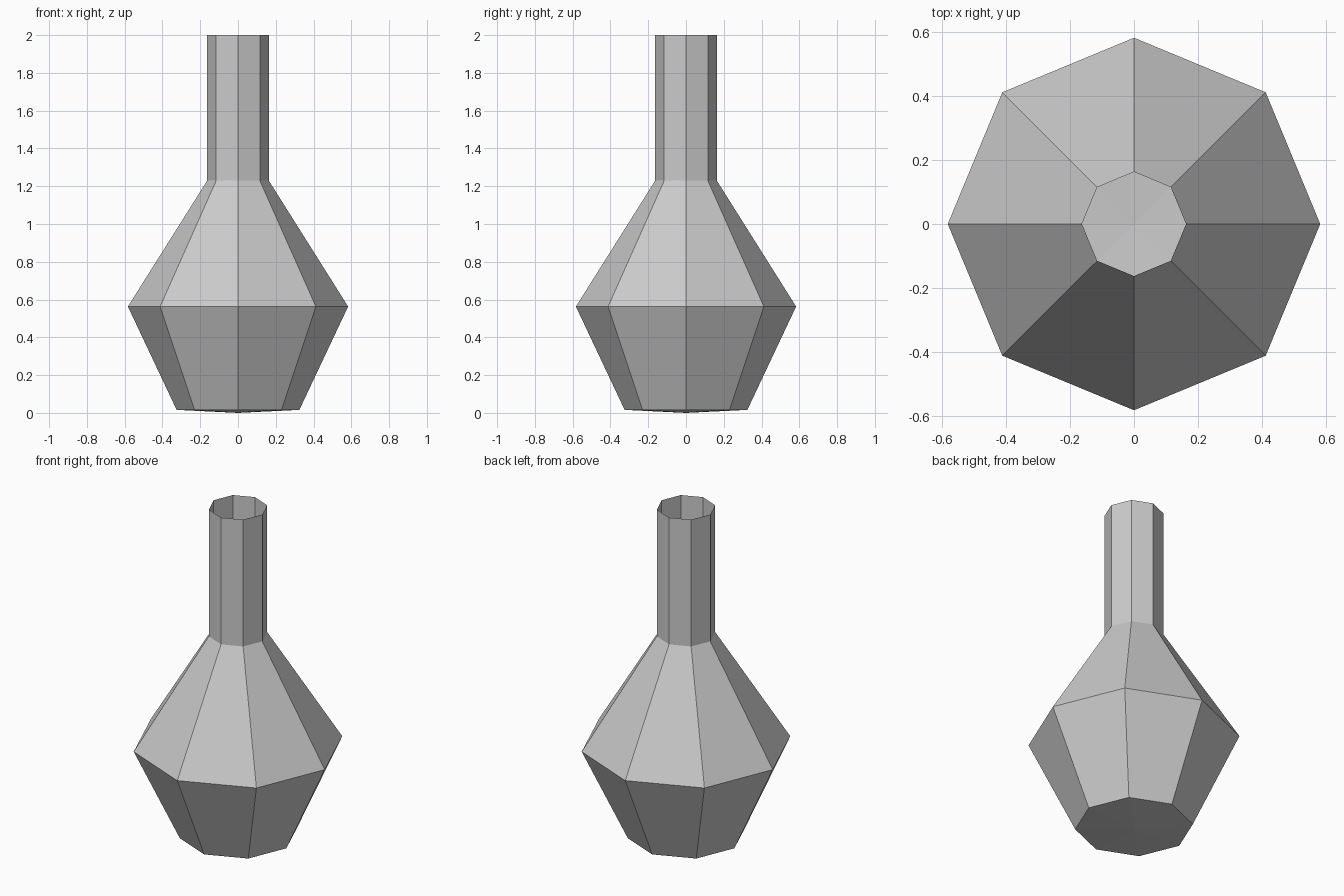
import bpy, bmesh, math

if "Cube" in bpy.data.objects:
    bpy.data.objects.remove(bpy.data.objects["Cube"])

SIDES = 8
# Profile of the flask wall as (radius, height), from foot to open rim
PROFILE = [(0.325, 0.016), (0.583, 0.563), (0.163, 1.23), (0.163, 2.0)]

bm = bmesh.new()


def ring(radius, z):
    return [bm.verts.new((radius * math.cos(math.tau * i / SIDES),
                          radius * math.sin(math.tau * i / SIDES), z))
            for i in range(SIDES)]


# Faceted wall: single shell, open at the top
rings = [ring(r, z) for r, z in PROFILE]
for low, high in zip(rings, rings[1:]):
    for i in range(SIDES):
        j = (i + 1) % SIDES
        bm.faces.new((low[i], low[j], high[j], high[i]))

# Slightly bulging base
centre = bm.verts.new((0, 0, 0))
for i in range(SIDES):
    bm.faces.new((centre, rings[0][(i + 1) % SIDES], rings[0][i]))

mesh = bpy.data.meshes.new("flask")
bm.to_mesh(mesh)
bm.free()
flask = bpy.data.objects.new("flask", mesh)
bpy.context.collection.objects.link(flask)
